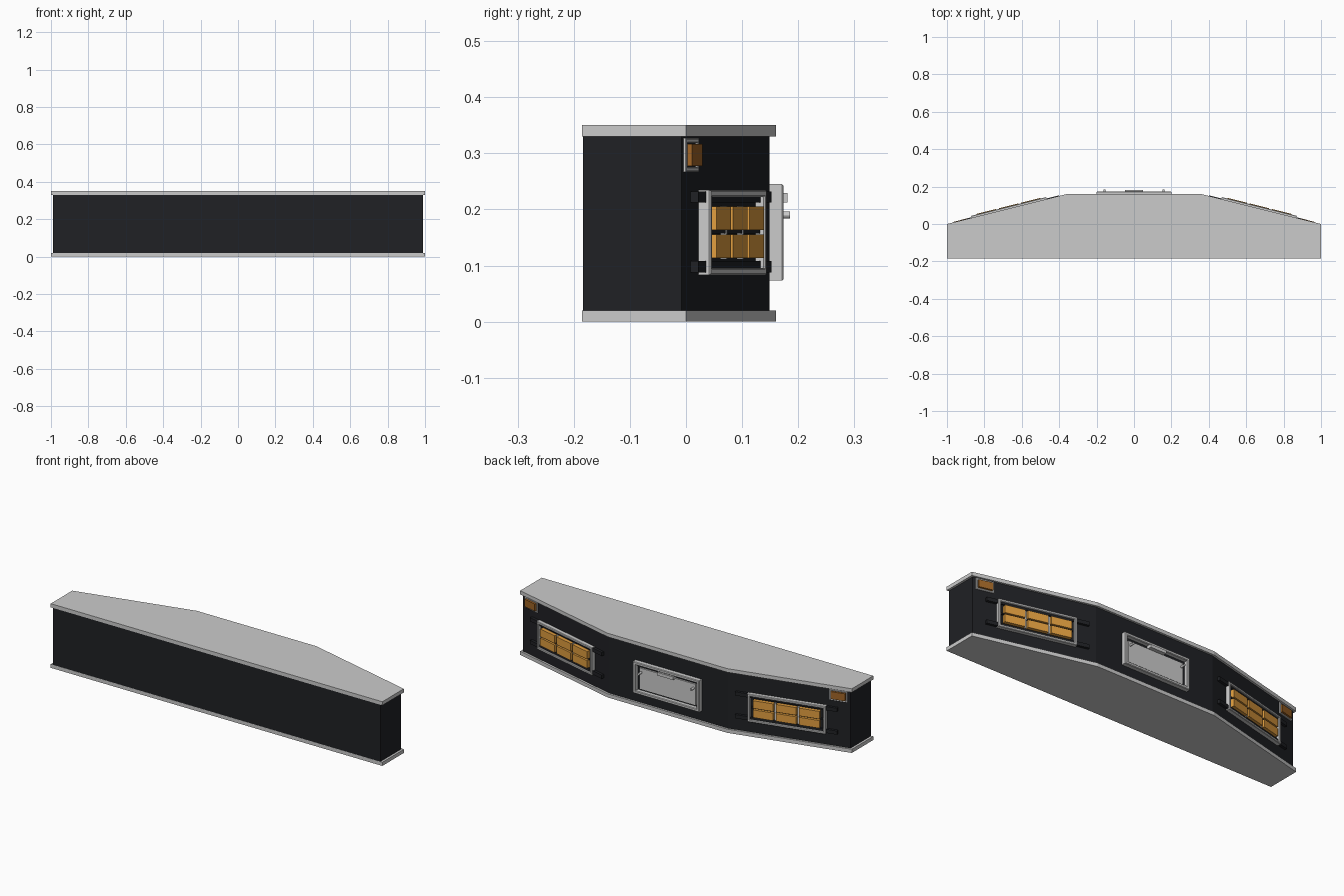
import bpy, bmesh, math
from mathutils import Matrix, Vector

if "Cube" in bpy.data.objects:
    bpy.data.objects.remove(bpy.data.objects["Cube"])


def material(name, color):
    m = bpy.data.materials.new(name)
    m.diffuse_color = (*color, 1)
    m.use_nodes = True
    m.node_tree.nodes["Principled BSDF"].inputs["Base Color"].default_value = m.diffuse_color
    return m


BLACK = material("black_paint", (0.014, 0.015, 0.018))
AMBER = material("amber_lens", (0.75, 0.34, 0.05))
ORANGE = material("orange_lens", (0.35, 0.13, 0.02))


def finish(name, bm, mat=None, matrix=Matrix(), mirror=False):
    bmesh.ops.transform(bm, matrix=matrix, verts=bm.verts)
    bmesh.ops.recalc_face_normals(bm, faces=bm.faces)
    me = bpy.data.meshes.new(name)
    bm.to_mesh(me)
    bm.free()
    ob = bpy.data.objects.new(name, me)
    bpy.context.collection.objects.link(ob)
    if mat:
        me.materials.append(mat)
    if mirror:
        ob.modifiers.new("mirror", "MIRROR")
    return ob


def prism(name, pts, z0, z1, mat=None):
    bm = bmesh.new()
    f = bm.faces.new([bm.verts.new((x, y, z0)) for x, y in pts])
    r = bmesh.ops.extrude_face_region(bm, geom=[f])
    bmesh.ops.translate(bm, vec=(0, 0, z1 - z0),
                        verts=[v for v in r["geom"] if isinstance(v, bmesh.types.BMVert)])
    return finish(name, bm, mat)


def box(name, x, y, z, mat=None, matrix=Matrix(), mirror=False):
    # x, y, z are (min, max) ranges
    bm = bmesh.new()
    bmesh.ops.create_cube(bm, size=1)
    for v in bm.verts:
        v.co = Vector([r[0] if c < 0 else r[1] for c, r in zip(v.co, (x, y, z))])
    return finish(name, bm, mat, matrix, mirror)


def frame(name, hx, z0, z1, depth, w, matrix=Matrix(), mirror=False):
    # rectangular ring with a chamfered front, facing local +y
    zc, hz, ch = (z0 + z1) / 2, (z1 - z0) / 2, w * 0.2
    loops = [(0, 0), (0, depth - ch), (ch, depth), (w - ch, depth), (w, depth - ch), (w, 0)]
    bm = bmesh.new()
    rings = [[bm.verts.new((sx * (hx - i), y, zc + sz * (hz - i)))
              for sx, sz in ((-1, -1), (1, -1), (1, 1), (-1, 1))] for i, y in loops]
    for a, b in zip(rings, rings[1:] + rings[:1]):
        for k in range(4):
            n = (k + 1) % 4
            bm.faces.new((a[k], a[n], b[n], b[k]))
    return finish(name, bm, None, matrix, mirror)


# bumper body with top and bottom plates
outline = [(-1, -.185), (1, -.185), (1, 0), (.36, .16), (-.36, .16), (-1, 0)]
prism("bottom_plate", outline, 0, .02)
prism("top_plate", outline, .33, .35)
prism("bumper_body", [(-.988, -.184), (.988, -.184), (.988, -.008), (.358, .149),
                      (-.358, .149), (-.988, -.008)], .02, .33, BLACK)

# local frame lying on the slanted rear face
ANGLE = math.atan2(.157, .63)


def slant(x):
    return Matrix.Translation((x, .149 - (x - .358) * .157 / .63, 0)) @ Matrix.Rotation(-ANGLE, 4, "Z")


# main lamp clusters
M = slant(.665)
frame("lamp_frame", .207, .083, .235, .022, .013, M, True)
box("lamp_backing", (-.196, .196), (-.005, .005), (.094, .224), BLACK, M, True)
for i, z in enumerate((.098, .222)):
    box(f"mount_rail_{i}", (-.275, .265), (-.004, .014), (z - .01, z + .01), BLACK, M, True)
box("lamp_centre_rail", (-.19, .19), (0, .014), (.157, .164), BLACK, M, True)
for i in range(3):
    u = (i - 1) * .122
    for j, z in enumerate((.134, .184)):
        box(f"lamp_{i}_{j}", (u - .054, u + .054), (.002, .025), (z - .021, z + .021), AMBER, M, True)
for i, u in enumerate((-.061, .061)):
    box(f"lamp_divider_{i}", (u - .004, u + .004), (0, .016), (.112, .206), None, M, True)

# corner marker lamps
M = slant(.926)
frame("marker_frame", .048, .267, .327, .005, .009, M, True)
box("marker_lamp", (-.038, .038), (-.003, .013), (.277, .317), ORANGE, M, True)

# number plate holder
M = Matrix.Translation((0, .148, 0))
frame("plate_frame", .2, .073, .245, .026, .016, M)
box("plate_recess", (-.186, .186), (-.003, .003), (.087, .231), BLACK, M)
box("number_plate", (-.168, .168), (.002, .012), (.097, .213), None, M)
box("plate_lamp", (-.048, .048), (.004, .033), (.212, .229), None, M)
for i, x in enumerate((-.158, .158)):
    bm = bmesh.new()
    bmesh.ops.create_cone(bm, cap_ends=True, segments=12, radius1=.006, radius2=.006, depth=.026)
    finish(f"plate_screw_{i}", bm, None,
           Matrix.Translation((x, .172, .19)) @ Matrix.Rotation(math.pi / 2, 4, "X"))
